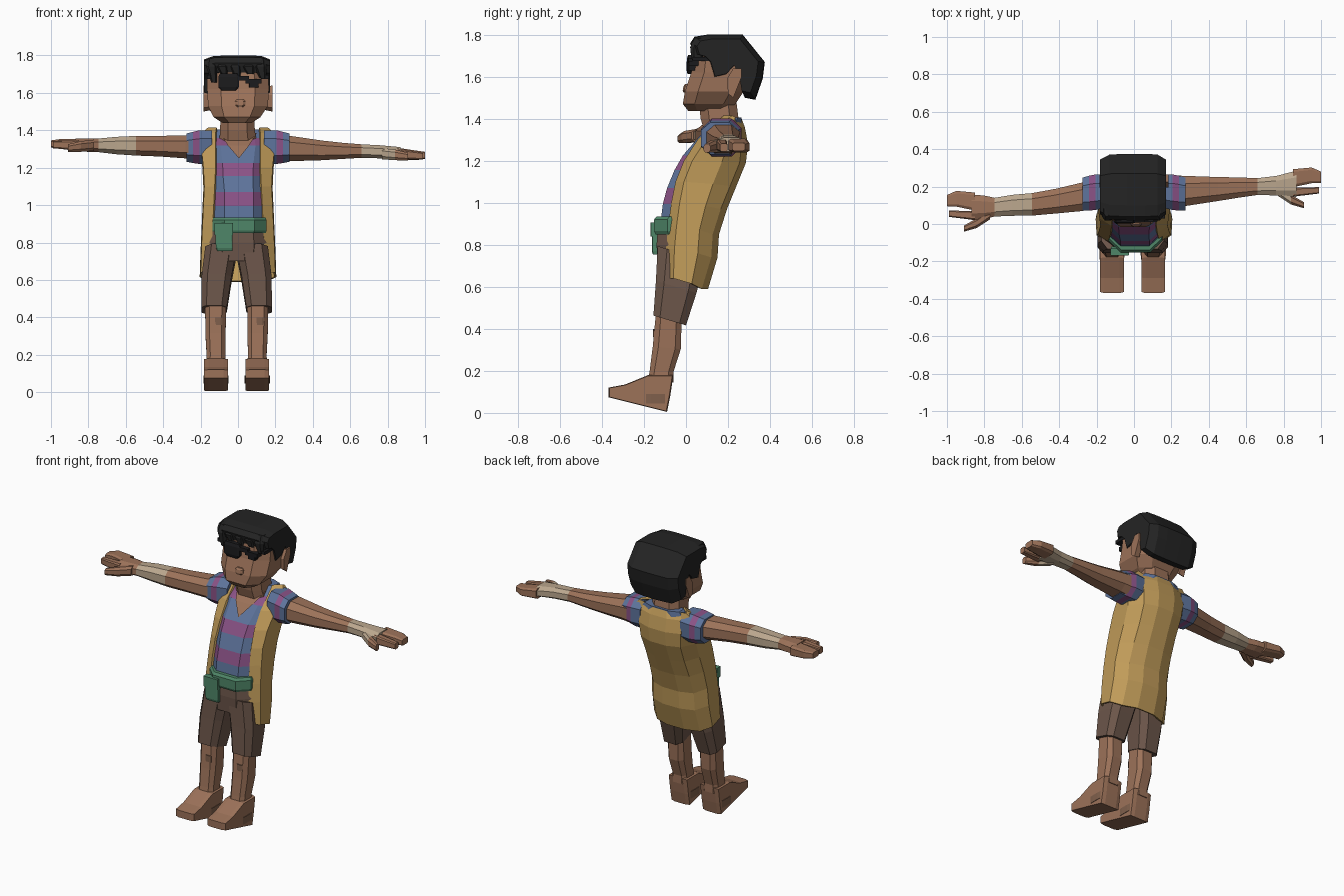
import bpy, bmesh

if "Cube" in bpy.data.objects:
    bpy.data.objects.remove(bpy.data.objects["Cube"])


def material(name, hexcode):
    """Flat material from an sRGB hex colour."""
    channels = [int(hexcode[i:i + 2], 16) / 255 for i in (0, 2, 4)]
    linear = [c / 12.92 if c < 0.04 else ((c + 0.055) / 1.055) ** 2.4 for c in channels]
    mat = bpy.data.materials.new(name)
    mat.use_nodes = True
    mat.diffuse_color = (*linear, 1)
    shader = mat.node_tree.nodes["Principled BSDF"]
    shader.inputs["Base Color"].default_value = (*linear, 1)
    shader.inputs["Roughness"].default_value = 0.9
    return mat


skin = material("skin", "9C7259")
scuff = material("scuffed skin", "80604C")
coat = material("mustard coat", "C09B59")
blue = material("shirt blue", "5D739B")
purple = material("shirt purple", "8A5286")
green = material("belt green", "4F8668")
brown = material("shorts brown", "6C564A")
beige = material("bandage beige", "BBA78E")
black = material("hair black", "242424")
dark = material("lens black", "1B1B1D")


def build(name, verts, faces, mats):
    """Mesh object; mats is one material or one material per face."""
    if not isinstance(mats, list):
        mats = [mats] * len(faces)
    slots = list(dict.fromkeys(mats))
    mesh = bpy.data.meshes.new(name)
    mesh.from_pydata(verts, [], faces)
    for mat in slots:
        mesh.materials.append(mat)
    for poly, mat in zip(mesh.polygons, mats):
        poly.material_index = slots.index(mat)
    bm = bmesh.new()
    bm.from_mesh(mesh)
    bmesh.ops.recalc_face_normals(bm, faces=bm.faces)
    bm.to_mesh(mesh)
    bm.free()
    obj = bpy.data.objects.new(name, mesh)
    bpy.context.collection.objects.link(obj)
    return obj


def skin_rings(name, rings, mats):
    """Join closed rings of equal size and cap both ends."""
    n, segments = len(rings[0]), len(rings) - 1
    if not isinstance(mats, list):
        mats = [mats] * segments
    faces = [(s * n + i, s * n + (i + 1) % n, s * n + n + (i + 1) % n, s * n + n + i)
             for s in range(segments) for i in range(n)]
    face_mats = [mats[s] for s in range(segments) for i in range(n)]
    faces += [tuple(range(n)), tuple(range(segments * n, segments * n + n))]
    return build(name, [p for r in rings for p in r], faces, face_mats + [mats[0], mats[-1]])


def loft(name, axis, stations, mats, corner=0.55, tilt=0):
    """Octagonal loft; station = position, centre, half width, low, high."""
    k = corner
    octagon = [(1, -k), (1, k), (k, 1), (-k, 1), (-1, k), (-1, -k), (-k, -1), (k, -1)]
    rings = []
    for pos, centre, half, low, high in stations:
        ring = []
        for u, v in octagon:
            a, h = centre + u * half, v * (high - low) / 2
            b, p = (low + high) / 2 + h, pos + tilt * h
            ring.append((a, b, p) if axis == "z" else (p, a, b))
        rings.append(ring)
    return skin_rings(name, rings, mats)


def slab(name, profile, sections, mat, pivot=(0, 0)):
    """Side profile (y, z) swept across x; section = x, scale about the pivot."""
    py, pz = pivot
    return skin_rings(name, [[(x, py + (y - py) * s, pz + (z - pz) * s) for y, z in profile]
                             for x, s in sections], mat)


def box(name, x0, x1, y0, y1, z0, z1, mat, corner=0.95):
    return loft(name, "z", [(z0, (x0 + x1) / 2, (x1 - x0) / 2, y0, y1),
                            (z1, (x0 + x1) / 2, (x1 - x0) / 2, y0, y1)], mat, corner)


# Striped shirt
loft("shirt", "z", [
    (.86, .005, .14, -.125, .12), (.93, .005, .14, -.118, .14), (.995, .005, .14, -.11, .16),
    (1.07, .005, .14, -.09, .19), (1.155, 0, .145, -.055, .23), (1.225, 0, .15, -.015, .25),
    (1.32, 0, .17, .067, .26), (1.36, 0, .16, .12, .265), (1.405, 0, .12, .17, .265)],
    [blue, blue, purple, blue, purple, blue, purple, blue])

# Skin showing in the V neckline
build("neckline", [(.005, -.004, 1.25), (-.055, .055, 1.32), (.06, .055, 1.32),
                   (-.095, .135, 1.385), (.1, .135, 1.385)],
      [(0, 2, 1), (1, 2, 4, 3)], skin)
loft("neck", "z", [(1.33, 0, .1, .09, .25), (1.4, -.003, .093, .07, .25),
                   (1.48, -.003, .09, .06, .24)], skin)

# Open sleeveless coat: front height, back height, inner x, outer x, front y, back y
rows = [(.64, .59, .14, .2, -.09, .105), (.78, .74, .14, .195, -.085, .15),
        (.89, .85, .135, .19, -.075, .157), (1, .97, .13, .185, -.06, .195),
        (1.1, 1.08, .125, .18, -.04, .24), (1.2, 1.19, .12, .185, 0, .285),
        (1.3, 1.28, .12, .195, .065, .295), (1.385, 1.36, .12, .195, .15, .28),
        (1.415, 1.4, .115, .16, .19, .265)]
points = []
for zf, zb, xi, xo, yf, yb in rows:
    half = [(xi, yf - .01, zf), (xo, yf + .03, zf),
            (xo + .005, yf * .4 + yb * .6, (zf + zb) / 2),
            (xo * .75, yb - .03, zb), (xo * .3, yb, zb)]
    points += half + [(-x, y, z) for x, y, z in reversed(half)]
faces = [(r * 10 + i, r * 10 + i + 1, r * 10 + i + 11, r * 10 + i + 10)
         for r in range(len(rows) - 1) for i in range(9)]
shell = build("coat", points, faces, coat)
solid = shell.modifiers.new("thickness", "SOLIDIFY")
solid.thickness = 0.012

# Shorts, belt and pouch
loft("shorts_hips", "z", [(.7, 0, .15, -.135, .09), (.8, 0, .155, -.14, .12),
                          (.87, 0, .145, -.135, .13)], brown)
loft("belt", "z", [(.85, .008, .14, -.145, .13), (.865, .008, .145, -.152, .13),
                   (.92, .008, .145, -.152, .13), (.935, .008, .138, -.14, .13)], green)
loft("pouch", "z", [(.755, -.07, .04, -.158, -.12), (.77, -.073, .045, -.163, -.12),
                    (.89, -.078, .046, -.163, -.12)], green, .85)
box("pouch_flap", -.126, -.028, -.168, -.13, .84, .905, green, .9)

# Legs
for side, label, shift in ((-1, "right", 0), (1, "left", -.015)):
    def leg(part, stations, mats, tilt):
        loft(label + part, "z", [(z, side * x + shift, w, a, b) for z, x, w, a, b in stations],
             mats, .6, tilt)
    leg("_shorts_leg", [(.44, .128, .068, -.155, 0), (.6, .115, .08, -.143, .05),
                        (.76, .09, .085, -.135, .09)], brown, -.3)
    leg("_shin", [(.15, .118, .052, -.18, -.06), (.2, .118, .05, -.172, -.06),
                  (.31, .12, .054, -.158, -.025), (.47, .12, .056, -.143, -.02)], skin, -.1)
    x = side * .118 + shift
    slab(label + "_foot", [(-.09, .005), (-.37, .075), (-.37, .12), (-.29, .135),
                           (-.18, .18), (-.06, .18), (-.075, .08)],
         [(x - .064, .96), (x - .04, 1), (x + .04, 1), (x + .064, .96)], skin, (-.2, .09))
    box(label + "_knee_scuff", x - .005, x + .035, -.156, -.14, .36, .4, scuff, .5)
    for edge in (-1, 1):
        ex = x + edge * .063
        box(label + "_foot_scuff", ex - .004, ex + .004, -.19, -.1, .045, .09, scuff, .5)

# Arms: x, centre y, half depth, low z, high z
right_arm = [(.2, .165, .08, 1.235, 1.385), (.28, .145, .076, 1.25, 1.373),
             (.42, .122, .066, 1.26, 1.37), (.545, .105, .06, 1.265, 1.37),
             (.65, .1, .056, 1.272, 1.365), (.745, .09, .05, 1.283, 1.356),
             (.8, .09, .062, 1.285, 1.357), (.87, .09, .068, 1.288, 1.355)]
left_arm = [(.2, .175, .085, 1.225, 1.38), (.28, .177, .08, 1.235, 1.37),
            (.45, .187, .064, 1.24, 1.345), (.56, .195, .054, 1.247, 1.333),
            (.66, .2, .045, 1.253, 1.325), (.76, .205, .052, 1.25, 1.32),
            (.87, .215, .07, 1.245, 1.31)]
arms = ((-1, "right", right_arm, [skin] * 3 + [beige] * 2 + [skin] * 2, 1.32),
        (1, "left", left_arm, [skin] * 4 + [beige] * 2, 1.275))
for side, label, stations, mats, z in arms:
    def limb(part, shape, colours, corner=.5):
        loft(label + part, "x", [(side * p, *rest) for p, *rest in shape], colours, corner)
    y = stations[-1][1]
    limb("_arm", stations, mats)
    limb("_sleeve", [(.14, .175, .085, 1.22, 1.4), (.205, .17, .095, 1.22, 1.4),
                     (.24, .165, .093, 1.225, 1.392), (.275, .16, .088, 1.232, 1.383)],
         [blue, purple, blue])
    drop = side * .008
    limb("_fingers", [(.85, y + .03, .048, z - .032, z + .032),
                      (.95, y + .045, .042, z - .027 - drop, z + .025 - drop),
                      (1, y + .035, .03, z - .02 - drop, z + .018 - drop)], skin, .7)
    limb("_index", [(.85, y - .045, .024, z - .028, z + .028),
                    (.99, y - .035, .017, z - .024 - drop, z + .014 - drop)], skin, .7)
    limb("_thumb", [(.77, y - .035, .03, z - .03, z + .03),
                    (.84, y - .085, .026, z - .035, z + .022),
                    (.91, y - .115, .016, z - .036, z + .005)],
         [beige if side > 0 else skin, skin])

# Head
loft("head", "z", [(1.438, -.005, .075, .01, .2), (1.47, -.005, .125, -.015, .235),
                   (1.53, 0, .16, -.005, .275), (1.62, 0, .165, .025, .3),
                   (1.72, -.003, .165, .04, .3), (1.76, -.003, .13, .07, .28)], skin)
loft("mouth", "z", [(1.525, .012, .018, -.012, .02), (1.535, .012, .027, -.016, .02),
                    (1.555, .012, .027, -.012, .02), (1.565, .012, .018, -.004, .02)], skin)
for side, label in ((-1, "right"), (1, "left")):
    slab(label + "_ear", [(.2, 1.52), (.225, 1.5), (.265, 1.6), (.265, 1.64), (.225, 1.64),
                          (.195, 1.59)], [(side * .15, .9), (side * .185, 1)], skin, (.23, 1.57))
    box(label + "_temple", side * .145 - .022, side * .145 + .022, .03, .12,
        1.675, 1.695, dark)

# Hair
hair = [(.035, 1.71), (.02, 1.76), (.04, 1.79), (.1, 1.8), (.27, 1.8), (.375, 1.67),
        (.365, 1.59), (.33, 1.49), (.28, 1.5), (.265, 1.59), (.235, 1.65), (.19, 1.6),
        (.125, 1.585), (.1, 1.67), (.07, 1.7)]
slab("hair", hair, [(-.183, .82), (-.13, .98), (-.04, 1), (.06, 1), (.125, .98), (.172, .82)],
     black, (.2, 1.68))
for x, width, low in ((-.14, .03, 1.655), (-.085, .035, 1.7), (-.015, .035, 1.69),
                      (.055, .04, 1.7), (.12, .035, 1.68)):
    loft("fringe_lock", "z", [(low, x + .012, width * .5, .028, .08),
                              (1.74, x, width, .02, .1), (1.785, x, width * .7, .04, .12)], black)

# Broken sunglasses
loft("right_lens", "z", [(1.612, -.05, .038, .008, .05), (1.632, -.05, .055, .002, .05),
                         (1.685, -.05, .055, .004, .05), (1.703, -.05, .047, .01, .05)], dark, .8)
box("bridge", 0, .06, .01, .05, 1.665, 1.69, dark)
box("left_rim", .04, .125, .012, .06, 1.65, 1.675, dark)
box("left_lens_shard", .06, .11, .012, .06, 1.63, 1.655, dark)
